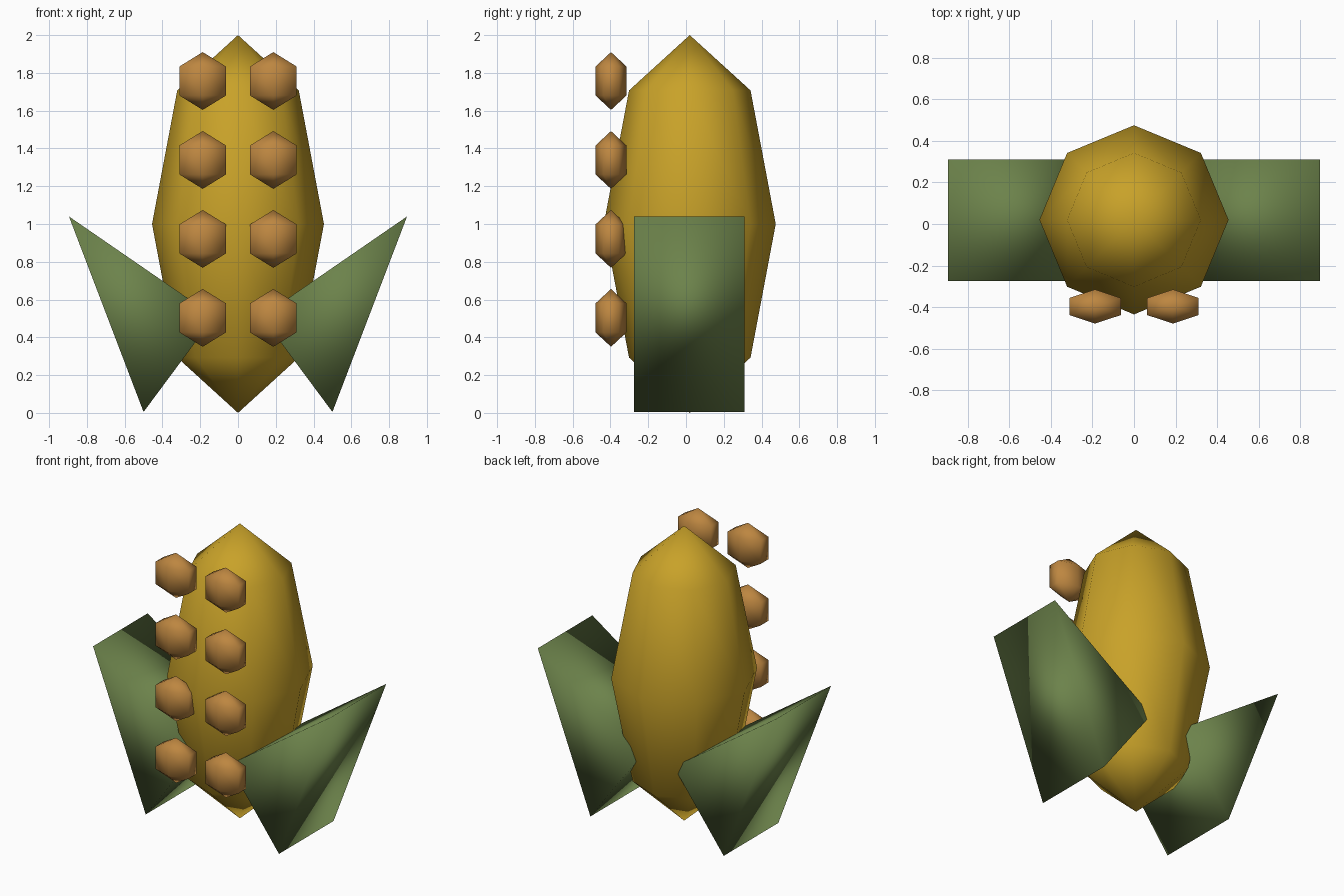
import bpy, bmesh
from mathutils import Matrix

if "Cube" in bpy.data.objects:
    bpy.data.objects.remove(bpy.data.objects["Cube"])


def material(name, rgb):
    m = bpy.data.materials.new(name)
    m.diffuse_color = (*rgb, 1)
    m.use_nodes = True
    m.node_tree.nodes["Principled BSDF"].inputs["Base Color"].default_value = m.diffuse_color
    return m


YELLOW = material("corn_yellow", (0.58, 0.36, 0.022))
ORANGE = material("kernel_orange", (0.51, 0.24, 0.052))
GREEN = material("husk_green", (0.15, 0.225, 0.07))


def finish(bm, name, mat):
    bmesh.ops.recalc_face_normals(bm, faces=bm.faces)
    for f in bm.faces:
        f.smooth = True
    me = bpy.data.meshes.new(name)
    bm.to_mesh(me)
    bm.free()
    me.materials.append(mat)
    ob = bpy.data.objects.new(name, me)
    bpy.context.collection.objects.link(ob)
    return ob


def ellipsoid(name, center, radii, segments, rings, mat):
    bm = bmesh.new()
    bmesh.ops.create_uvsphere(bm, u_segments=segments, v_segments=rings, radius=1,
                              matrix=Matrix.Diagonal((*radii, 1)))
    finish(bm, name, mat).location = center


def husk_leaf(name, side):
    # triangular prism running along y, inner edge buried in the cob
    bm = bmesh.new()
    verts = [bm.verts.new((side * x, -0.275, z))
             for x, z in ((0.895, 1.04), (0.5, 0.005), (0.125, 0.51))]
    face = bm.faces.new(verts)
    ext = bmesh.ops.extrude_face_region(bm, geom=[face], use_keep_orig=True)
    moved = [g for g in ext["geom"] if isinstance(g, bmesh.types.BMVert)]
    bmesh.ops.translate(bm, verts=moved, vec=(0, 0.585, 0))
    finish(bm, name, GREEN)


# Cob
ellipsoid("cob", (0, 0.02, 1.0), (0.455, 0.455, 1.0), 8, 4, YELLOW)

# Two columns of kernels on the front
for row in range(4):
    for side, label in ((-1, "left"), (1, "right")):
        ellipsoid(f"kernel_{label}_{row + 1}", (side * 0.187, -0.397, 0.503 + 0.418 * row),
                  (0.165, 0.095, 0.153), 6, 3, ORANGE)

# Husk leaves
husk_leaf("husk_leaf_left", -1)
husk_leaf("husk_leaf_right", 1)
